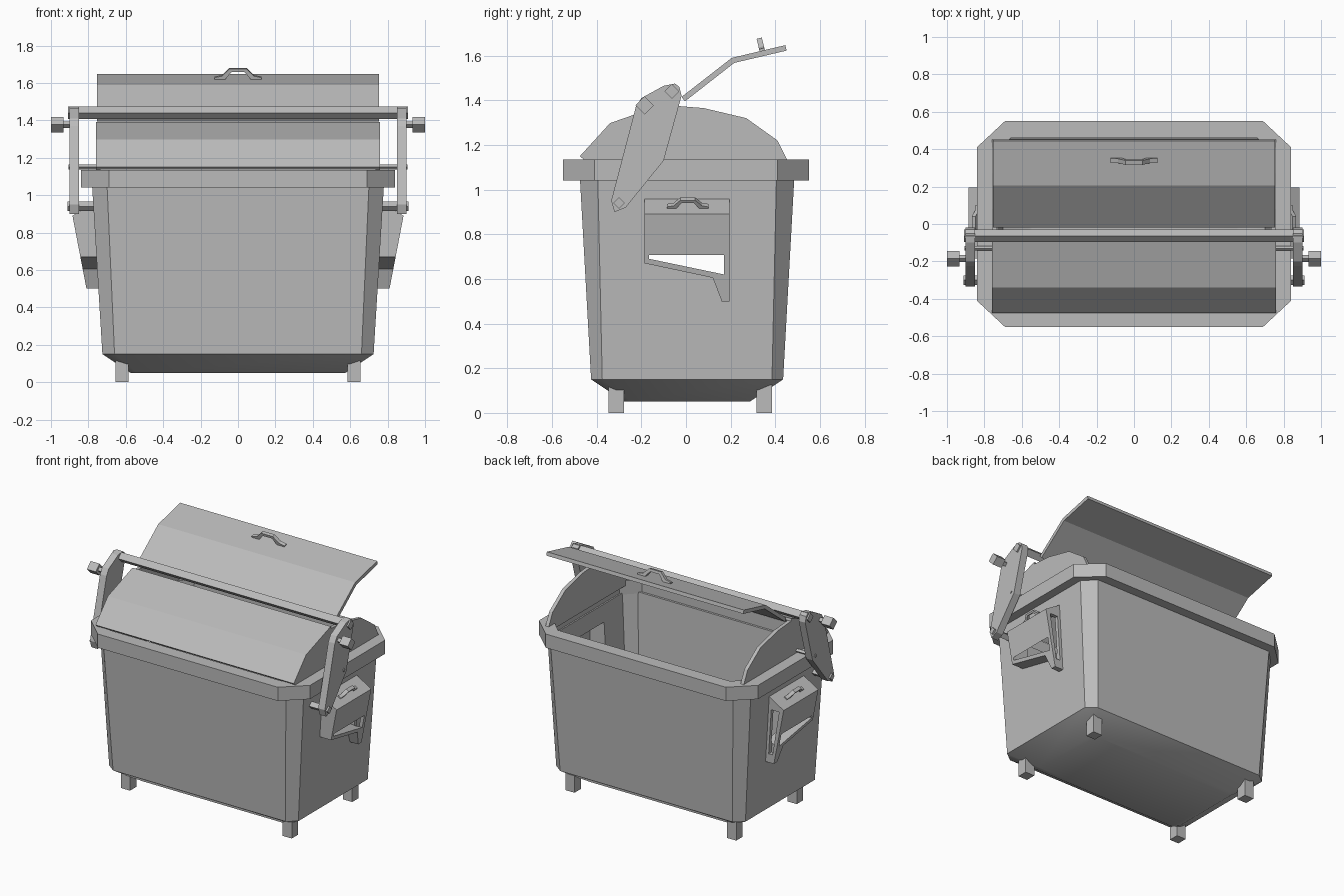
import bpy, bmesh, math
from mathutils import Matrix, Vector

if "Cube" in bpy.data.objects:
    bpy.data.objects.remove(bpy.data.objects["Cube"])

steel = bpy.data.materials.new("grey_steel")
steel.use_nodes = True
GREY = (0.5, 0.5, 0.5, 1)
steel.diffuse_color = GREY
steel.node_tree.nodes["Principled BSDF"].inputs["Base Color"].default_value = GREY


def finish(name, bm):
    bmesh.ops.recalc_face_normals(bm, faces=bm.faces)
    mesh = bpy.data.meshes.new(name)
    bm.to_mesh(mesh)
    bm.free()
    mesh.materials.append(steel)
    obj = bpy.data.objects.new(name, mesh)
    bpy.context.collection.objects.link(obj)
    return obj


def loft(name, loops, caps=True, closed=False):
    """Skin a series of equal point loops."""
    bm = bmesh.new()
    rings = [[bm.verts.new(p) for p in loop] for loop in loops]
    pairs = list(zip(rings, rings[1:]))
    if closed:
        pairs.append((rings[-1], rings[0]))
    for a, b in pairs:
        for i in range(len(a)):
            j = (i + 1) % len(a)
            bm.faces.new((a[i], a[j], b[j], b[i]))
    if caps:
        bm.faces.new(rings[0])
        bm.faces.new(rings[-1])
    return finish(name, bm)


def prism(name, profile, x0, x1):
    """Extrude a (y, z) profile along x."""
    return loft(name, [[(x, y, z) for y, z in profile] for x in (x0, x1)])


def rod(name, y, z, r, x0, x1):
    """Square bar standing on its edge, running along x."""
    return prism(name, [(y - r, z), (y, z - r), (y + r, z), (y, z + r)], x0, x1)


def octagon(hx, hy, cx, cy, z, oy=0.0):
    q = [(hx, cy), (cx, hy), (-cx, hy), (-hx, cy)]
    pts = q + [(-x, -y) for x, y in q]
    return [(x, y + oy, z) for x, y in pts]


def cut(target, cutter):
    cutter.hide_render = True
    cutter.hide_set(True)
    mod = target.modifiers.new("opening", "BOOLEAN")
    mod.operation = "DIFFERENCE"
    mod.solver = "EXACT"
    mod.object = cutter


def strip(top, thick):
    """Thicken an open (y, z) line downwards along its mitred normals."""
    pts = [Vector(p) for p in top]
    low = []
    for i, p in enumerate(pts):
        d = (pts[min(i + 1, len(pts) - 1)] - pts[max(i - 1, 0)]).normalized()
        low.append(p + Vector((d.y, -d.x)) * thick)
    return [tuple(p) for p in pts + low[::-1]]


HANDLE = [(.125, 0), (.125, .012), (.085, .02), (.045, .06)]
HANDLE_IN = [(.035, .042), (.07, 0)]


def handle(name, origin, along, normal, scale):
    """Bent grip standing on a sloping surface."""
    u, n = Vector(along), Vector(normal).normalized()
    w = u.cross(n)
    half = HANDLE + [(-a, b) for a, b in HANDLE[::-1]]
    under = [(-a, b) for a, b in HANDLE_IN[::-1]] + HANDLE_IN
    return loft(name, [[Vector(origin) + u * a * scale + n * b * scale + w * t
                        for a, b in half + under] for t in (-.012, .012)])


# Hollow tapered container
container = loft("container", [
    octagon(.575, .28, .54, .25, .05, .005),
    octagon(.725, .43, .66, .38, .15, .005),
    octagon(.78, .48, .70, .40, 1.05, .005),
    octagon(.75, .45, .68, .38, 1.05, .005),
    octagon(.70, .405, .64, .36, .16, .005),
    octagon(.56, .265, .53, .24, .07, .005)])

# Thick rim round the opening
loft("rim", [octagon(.84, .55, .69, .41, 1.04), octagon(.84, .55, .69, .41, 1.135),
             octagon(.76, .46, .66, .36, 1.135), octagon(.76, .46, .66, .36, 1.04)],
     caps=False, closed=True)

# Legs
for sx, side in ((1, "left"), (-1, "right")):
    for y, end in ((-.312, "front"), (.35, "back")):
        prism(f"{end}_{side}_leg",
              [(y - .035, 0), (y + .035, 0), (y + .035, .16), (y - .035, .16)],
              sx * .585, sx * .655)

# Fixed front cover, open lid and cross bar
prism("front_cover", strip([(-.475, 1.15), (-.34, 1.298), (-.07, 1.392)], .018), -.76, .76)
prism("open_lid", strip([(-.02, 1.415), (.205, 1.59), (.445, 1.647)], .025), -.755, .755)
handle("lid_handle", (0, .342, 1.62), (1, 0, 0), (0, -.24, .97), 1.0)
rod("cross_bar", -.063, 1.44, .033, -.91, .91)

GABLE = [(-.46, 1.10), (-.46, 1.15), (-.34, 1.29), (-.08, 1.378), (.08, 1.365),
         (.27, 1.32), (.41, 1.22), (.455, 1.13), (.455, 1.10)]
ARM = [(-.335, .95), (-.32, .90), (-.27, .92), (-.10, 1.13), (-.02, 1.42),
       (-.03, 1.46), (-.05, 1.475), (-.10, 1.465), (-.20, 1.41), (-.225, 1.37)]
BOX = [(-.185, .965), (-.185, .67), (.12, .605), (.16, .5), (.195, .5), (.195, .965)]


def box_outer(z):
    return .885 - (.89 - z) * .192


def wall_x(z):
    return .725 + (z - .15) * .061


for s, side in ((1, "left"), (-1, "right")):
    # Curved end panel and swinging arm with its pins and knob
    prism(f"{side}_end_panel", GABLE, s * .735, s * .76)
    prism(f"{side}_arm", ARM, s * .85, s * .90)
    rod(f"{side}_lower_pin", -.30, .94, .025, s * .77, s * .912)
    rod(f"{side}_small_pin", -.13, 1.15, .013, s * .75, s * .905)
    rod(f"{side}_knob_shaft", -.185, 1.377, .018, s * .86, s * .95)
    rod(f"{side}_knob", -.185, 1.377, .041, s * .932, s * 1.0)

    # Side chute box, hollow towards the container
    chute = loft(f"{side}_chute_box", [
        [(s * (wall_x(z) - .012), y, z) for y, z in BOX],
        [(s * box_outer(min(z, .89)), y, min(z, .89)) for y, z in BOX]])
    hollow = loft(f"{side}_chute_hollow_cutter", [
        [(s * x, y, z) for y, z in ((-.165, t), (-.165, .69), (.17, .62), (.17, t))]
        for x, t in ((.66, .93), (wall_x(.9), .93), (.85, .885))])
    cut(chute, hollow)
    cut(container, hollow)
    slot = loft(f"{side}_chute_slot_cutter", [
        [(s * x, y, z) for x, z in ((.79, .87), (.85, .87), (.80, .56), (.77, .56))]
        for y in (.165, .25)])
    cut(chute, slot)
    handle(f"{side}_chute_handle", (s * .832, .008, .922), (0, 1, 0), (s * .56, 0, .83), .74)

# Soften only the shallow bends of the container
bpy.ops.object.select_all(action="DESELECT")
container.select_set(True)
bpy.context.view_layer.objects.active = container
bpy.ops.object.shade_smooth_by_angle(angle=math.radians(30))
